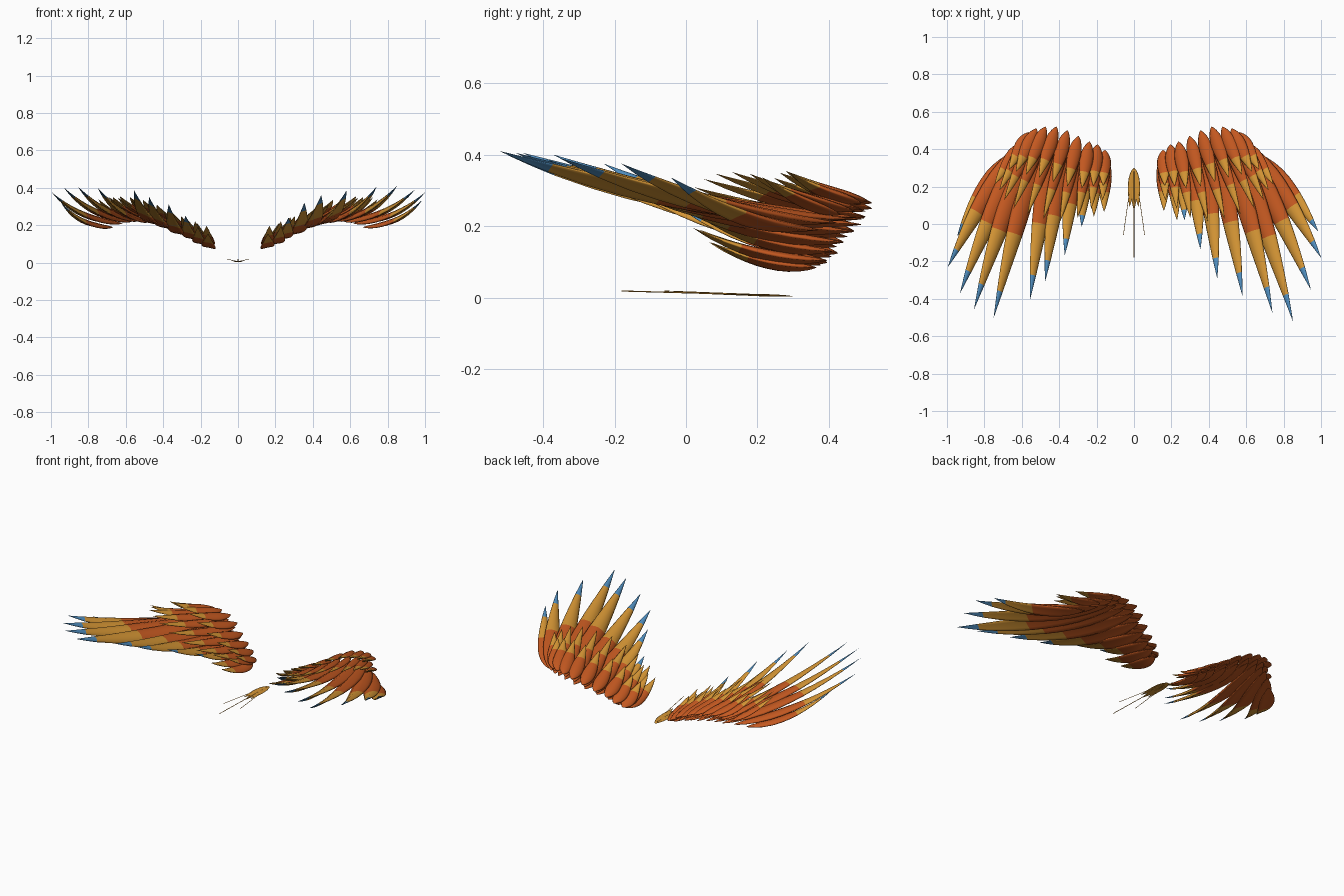
import bpy, bmesh, math
from mathutils import Vector

if "Cube" in bpy.data.objects:
    bpy.data.objects.remove(bpy.data.objects["Cube"])


def material(name, rgb):
    m = bpy.data.materials.new(name)
    m.diffuse_color = (*rgb, 1)
    m.use_nodes = True
    m.node_tree.nodes["Principled BSDF"].inputs["Base Color"].default_value = m.diffuse_color
    return m


MATS = [material("rust_orange", (0.56, 0.10, 0.015)),
        material("gold", (0.66, 0.30, 0.035)),
        material("sky_blue", (0.08, 0.27, 0.52))]

# feather outline: (position along length, share of half width)
OUTLINE = [(0, .05), (.03, .26), (.08, .50), (.16, .76), (.26, .95), (.36, 1), (.46, .96), (.55, .88),
           (.65, .74), (.75, .57), (.86, .36), (.93, .19), (1, .01)]
SIDES = 12


def feather(name, base, tip, half, sag, bands, side=1, roll=13, follow=.35, thick=.27, arch=.22, bow=0,
            blunt=False):
    """Lens-section blade along a sagging curve; bands = where gold and blue begin."""
    a, b = Vector(base), Vector(tip)
    c = (a + b) / 2 + Vector((bow, 0, -sag))
    # the more a feather sweeps outwards, the more its tilt follows its own curve
    k = max(0, min(.8, (b.x - a.x) / follow))
    slopes = [math.degrees(math.atan2(v.z, max(v.x, .001))) for v in (c - a, b - c)]
    tilt = [roll + (s - roll) * k for s in slopes]
    bm = bmesh.new()
    rings = []
    for t, share in OUTLINE:
        p = a * (1 - t) ** 2 + c * 2 * t * (1 - t) + b * t * t
        d = ((c - a) * (1 - t) + (b - c) * t).normalized()
        r = math.radians(tilt[0] + (tilt[1] - tilt[0]) * t)
        w = Vector((math.cos(r), 0, math.sin(r)))
        w = (w - d * w.dot(d)).normalized()
        n = w.cross(d)
        if n.z < 0:
            n = -n
        h = half * (1 if blunt else share)
        ring = []
        for j in range(SIDES):
            ang = 2 * math.pi * j / SIDES
            u = math.cos(ang)
            v = math.sin(ang) * thick + arch * (.5 - u * u)
            q = p + w * (u * h) + n * (v * h)
            ring.append(bm.verts.new((q.x * side, q.y, q.z)))
        rings.append(ring)
    for i in range(len(rings) - 1):
        mid = (OUTLINE[i][0] + OUTLINE[i + 1][0]) / 2
        for k in range(SIDES):
            j = (k + 1) % SIDES
            f = bm.faces.new((rings[i][k], rings[i][j], rings[i + 1][j], rings[i + 1][k]))
            f.material_index = 2 if mid > bands[1] else 1 if mid > bands[0] else 0
            f.smooth = True
    bm.faces.new(rings[0]).material_index = 0 if bands[0] > 0 else 1
    bm.faces.new(rings[-1]).material_index = 2 if bands[1] < 1 else 1 if bands[0] < 1 else 0
    bmesh.ops.recalc_face_normals(bm, faces=bm.faces)
    me = bpy.data.meshes.new(name)
    bm.to_mesh(me)
    bm.free()
    for m in MATS:
        me.materials.append(m)
    ob = bpy.data.objects.new(name, me)
    bpy.context.collection.objects.link(ob)
    return ob


# flight feathers, outermost first: root, right tip, left tip (mirrored)
FLIGHT = [
    ((.67, .37, .19), (.985, -.04, .335), (.945, -.065, .32)),
    ((.62, .42, .21), (1.0, -.18, .375), (.995, -.23, .375)),
    ((.57, .46, .22), (.945, -.35, .39), (.93, -.37, .40)),
    ((.53, .48, .225), (.85, -.52, .41), (.855, -.455, .405)),
    ((.48, .49, .22), (.74, -.475, .405), (.75, -.50, .40)),
    ((.42, .49, .205), (.58, -.385, .385), (.555, -.40, .385)),
    ((.36, .47, .185), (.445, -.29, .36), (.475, -.305, .35)),
    ((.30, .44, .155), (.355, -.135, .32), (.37, -.165, .31)),
    ((.24, .41, .13), (.27, .02, .24), (.28, -.015, .25)),
    ((.195, .395, .105), (.23, .02, .195), (.215, .04, .19)),
    ((.155, .365, .085), (.16, .07, .155), (.16, .065, .155)),
]

for side, label in ((1, "right"), (-1, "left")):
    for i, (root, tip_r, tip_l) in enumerate(FLIGHT):
        s = 1 - i / (len(FLIGHT) - 1)          # 1 at the wing tip, 0 at the body
        root = Vector(root)
        tip = Vector(tip_r if side > 0 else tip_l)
        length = (tip - root).length
        # long flight feathers
        feather(f"{label}_flight_feather_{i + 1}", root, tip, .033 + .022 * min(1, length),
                min(.08, .14 * length), (.55, .86) if i < 9 else (.65, 1), side, bow=.03 * s)
        if i == 0:
            continue
        # two shorter tiers of covering feathers over the roots
        fan = math.radians(3 + 32 * s)
        swell = math.sin(math.pi * min(1, s * 1.1))
        for tier, ln, lift, rise, half, bands in (
                ("middle", .25 + .23 * swell, .022, .105, .034, (.65, 1)),
                ("small", .19 + .10 * swell, .045, .085, .038, (.65, 1))):
            if tier == "small" and i == 1:
                continue
            start = root + Vector((-.012 * s, .012 if tier == "middle" else .03,
                                   lift * (.3 + .7 * min(1, 2 * s))))
            end = start + Vector((math.sin(fan) * ln, -math.cos(fan) * ln, rise))
            feather(f"{label}_{tier}_covering_feather_{i}", start, end, half, .025, bands, side)

# small tail: overlapping leaf feathers and three thin streamers
GOLD = (-1, 1)
feather("tail_center_leaf", (0, .30, .004), (0, .07, .010), .022, 0, GOLD, roll=0, thick=.1, arch=.05)
feather("tail_center_streamer", (0, .28, .006), (0, -.18, .019), .002, 0, GOLD, roll=0, thick=.8, arch=0,
        blunt=True)
for side, label in ((1, "right"), (-1, "left")):
    feather(f"tail_{label}_leaf", (.006, .295, .005), (.024, .09, .011), .019, 0, GOLD, side, roll=8,
            follow=9, thick=.1, arch=.05)
    feather(f"tail_{label}_streamer", (.012, .26, .007), (.057, -.06, .019), .0015, 0, GOLD, side, roll=0,
            follow=9, thick=.8, arch=0, blunt=True)
